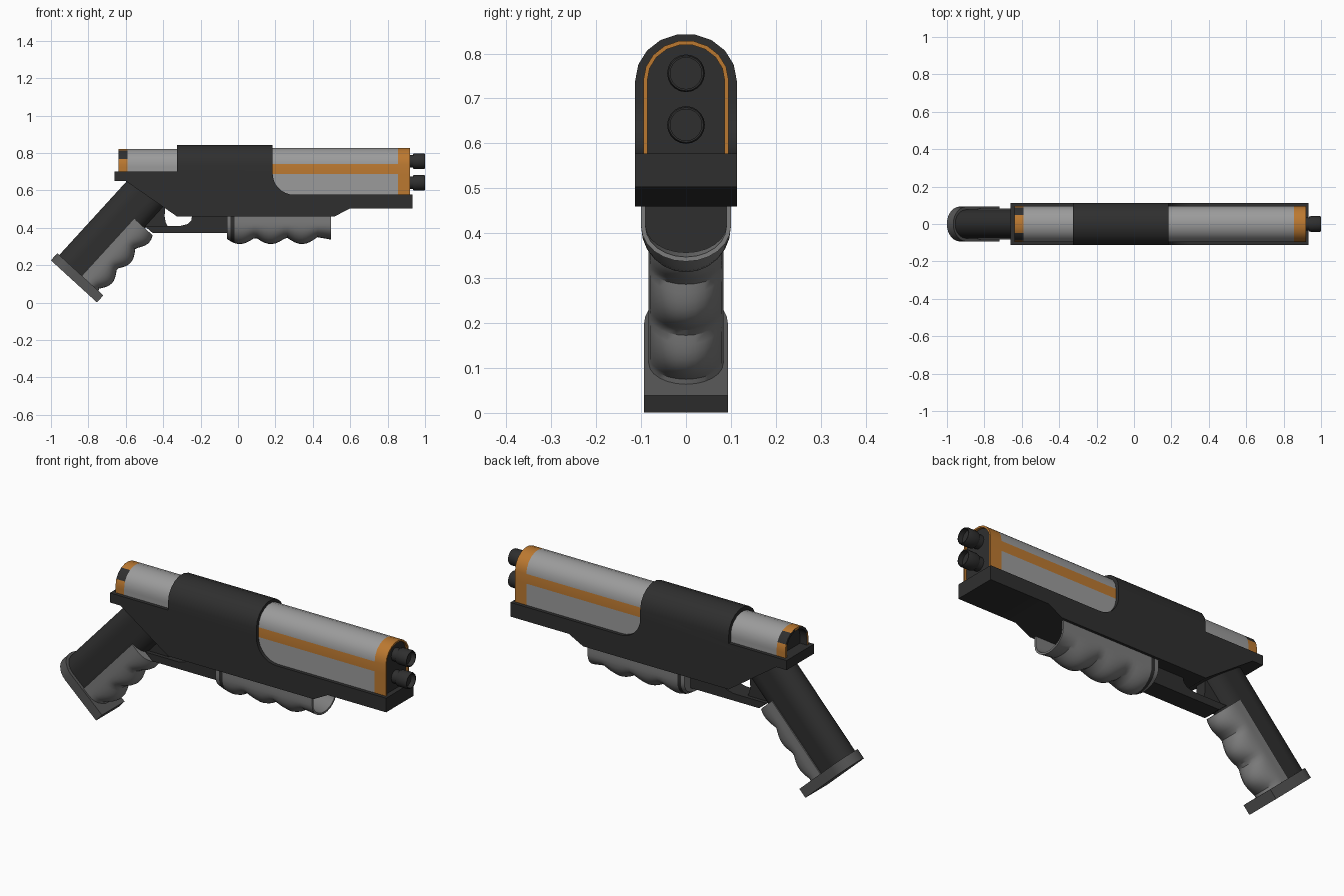
import bpy, bmesh, math
from mathutils import Vector

if "Cube" in bpy.data.objects:
    bpy.data.objects.remove(bpy.data.objects["Cube"])


def material(name, rgb):
    m = bpy.data.materials.new(name)
    m.diffuse_color = (*rgb, 1)
    m.use_nodes = True
    m.node_tree.nodes["Principled BSDF"].inputs["Base Color"].default_value = m.diffuse_color
    return m


DARK = material("dark", (0.028, 0.028, 0.028))
LIGHT = material("light_grey", (0.33, 0.33, 0.33))
MID = material("mid_grey", (0.09, 0.09, 0.09))
PANEL = material("panel_grey", (0.2, 0.2, 0.2))
ORANGE = material("orange", (0.5, 0.19, 0.03))


def along_x(p, c):            # section in (y, z), swept along x
    return Vector((c, p[0], p[1]))


def along_y(p, c):            # profile in (x, z), swept along y
    return Vector((p[0], c, p[1]))


def along_grip(p, c):         # section in (y, s), swept down the slanted grip
    return Vector((-0.596 + 0.738 * p[1] - 0.674 * c, p[0],
                   0.65 - 0.674 * p[1] - 0.738 * c))


def u_shape(h, base, spring, tip, n=9):
    """Straight-sided section with an elliptical end."""
    mid = base + 0.7 * (spring - base)
    arc = [(h * math.cos(math.pi * i / n),
            spring + (tip - spring) * math.sin(math.pi * i / n)) for i in range(n + 1)]
    return [(h, base), (h, mid)] + arc + [(-h, mid), (-h, base)]


def circle(r, z, n=20):
    return [(r * math.cos(2 * math.pi * i / n), z + r * math.sin(2 * math.pi * i / n))
            for i in range(n)]


def loft(name, rings, at, mats, pick=None):
    """Skin (position, section) rings, cap both ends; pick chooses a material per face."""
    bm = bmesh.new()
    loops = [[bm.verts.new(at(p, c)) for p in pts] for c, pts in rings]
    n = len(loops[0])
    for a, b in zip(loops, loops[1:]):
        for i in range(n):
            j = (i + 1) % n
            bm.faces.new((a[i], a[j], b[j], b[i]))
    bm.faces.new(loops[0])
    bm.faces.new(loops[-1])
    bm.normal_update()
    if pick:
        for f in bm.faces:
            f.material_index = pick(f.calc_center_median())
    bmesh.ops.recalc_face_normals(bm, faces=bm.faces[:])
    me = bpy.data.meshes.new(name)
    bm.to_mesh(me)
    bm.free()
    ob = bpy.data.objects.new(name, me)
    bpy.context.collection.objects.link(ob)
    for m in mats:
        me.materials.append(m)
    smooth(ob)
    return ob


def smooth(ob):
    bpy.ops.object.select_all(action='DESELECT')
    ob.select_set(True)
    bpy.context.view_layer.objects.active = ob
    bpy.ops.object.shade_smooth_by_angle(angle=math.radians(30))


def prism(name, pts, w, mat):
    return loft(name, [(-w, pts), (w, pts)], along_y, [mat])


# Receiver: side profile trimmed by the rounded cross-section
corner = [(0.30 - 0.115 * math.sin(a), 0.692 - 0.115 * math.cos(a))
          for a in (math.pi / 2 * i / 8 for i in range(9))]
side = [(-0.66, 0.70), (-0.66, 0.65), (-0.60, 0.65), (-0.325, 0.46), (0.515, 0.46),
        (0.597, 0.503), (0.934, 0.503), (0.934, 0.577)] + corner + \
       [(0.185, 0.9), (-0.325, 0.9), (-0.325, 0.70)]
receiver = prism("receiver", side, 0.2, DARK)
trim_section = u_shape(0.113, 0.4, 0.74, 0.844)
trim = loft("trim", [(-0.8, trim_section), (1.1, trim_section)], along_x, [DARK])
trim.hide_render = True
mod = receiver.modifiers.new("trim", 'BOOLEAN')
mod.operation, mod.solver, mod.object = 'INTERSECT', 'EXACT', trim
bpy.context.view_layer.objects.active = receiver
bpy.ops.object.modifier_apply(modifier=mod.name)
bpy.data.objects.remove(trim)
smooth(receiver)

# Barrel housing with orange stripe and rim, dark recessed muzzle face
outer = u_shape(0.095, 0.57, 0.74, 0.829)
inner = u_shape(0.086, 0.572, 0.74, 0.82)


def housing_color(c):
    if abs(c.x - 0.908) < 0.001:
        return 2
    return 1 if c.x > 0.856 or (abs(c.y) > 0.09 and 0.69 < c.z < 0.739) else 0


loft("barrel_housing", [(0.15, outer), (0.855, outer), (0.92, outer), (0.92, inner),
                        (0.908, inner)], along_x, [LIGHT, ORANGE, DARK], housing_color)

# Rear housing with orange rim and dark hollow end
outer = u_shape(0.095, 0.69, 0.74, 0.824)
inner = u_shape(0.083, 0.691, 0.738, 0.811)
loft("rear_housing", [(-0.3, outer), (-0.59, outer), (-0.64, outer), (-0.64, inner),
                      (-0.60, inner)], along_x, [LIGHT, ORANGE, DARK],
     lambda c: 2 if abs(c.x + 0.62) < 0.021 and abs(c.y) < 0.0835 and c.z < 0.812
     else (1 if c.x < -0.591 else 0))

# Twin muzzles
for label, z in (("upper", 0.756), ("lower", 0.641)):
    steps = [(0.90, 0.034), (0.935, 0.034), (0.935, 0.039), (0.945, 0.042),
             (0.992, 0.042), (1.0, 0.039), (1.0, 0.035), (0.975, 0.035)]
    loft(label + "_muzzle", [(x, circle(r, z)) for x, r in steps], along_x, [DARK])

# Hollow scalloped foregrip under the receiver
rings = []
for i in range(25):
    x = -0.06 + 0.485 * i / 24
    tip = 0.35 - 0.037 * abs(math.sin(math.pi * (x + 0.073) / 0.166))
    rings.append((x, u_shape(0.1, 0.47, 0.415, tip, 12)))
rings.append((0.498, u_shape(0.1, 0.47, 0.415, 0.337, 12)))
inner = u_shape(0.09, 0.465, 0.418, 0.357, 12)
rings += [(0.498, u_shape(0.09, 0.465, 0.415, 0.347, 12)), (0.42, inner), (-0.03, inner)]
loft("foregrip", rings, along_x, [PANEL, DARK],
     lambda c: 1 if abs(c.x + 0.03) < 0.001 else 0)

# Trigger guard and trigger
prism("trigger_guard", [(-0.50, 0.41), (-0.457, 0.373), (-0.05, 0.373), (-0.05, 0.47),
                        (-0.245, 0.47), (-0.25, 0.44), (-0.27, 0.42), (-0.31, 0.41)],
      0.05, DARK)
prism("trigger", [(-0.50, 0.42), (-0.48, 0.40), (-0.375, 0.405), (-0.387, 0.43),
                  (-0.392, 0.46), (-0.39, 0.53)], 0.03, DARK)

# Slanted grip core
section = u_shape(0.077, 0.121, 0.165, 0.244) + u_shape(-0.077, 0.119, 0.08, 0.0)
loft("grip", [(-0.05, section), (0.55, section)], along_grip, [DARK])

# Finger panel with three lobes
rings = []
for i in range(26):
    t = 0.12 + 0.42 * i / 25
    tip = 0.277 + 0.034 * abs(math.sin(math.pi * (t - 0.087) / 0.147))
    rings.append((t, u_shape(0.083, 0.167, 0.215, tip, 12)))
loft("finger_panel", rings, along_grip, [PANEL])

# Grip base plate, rounded at the back
plate = u_shape(0.093, 0.321, 0.08, -0.013, 14)
loft("base_plate", [(0.535, plate), (0.586, plate)], along_grip, [MID])
